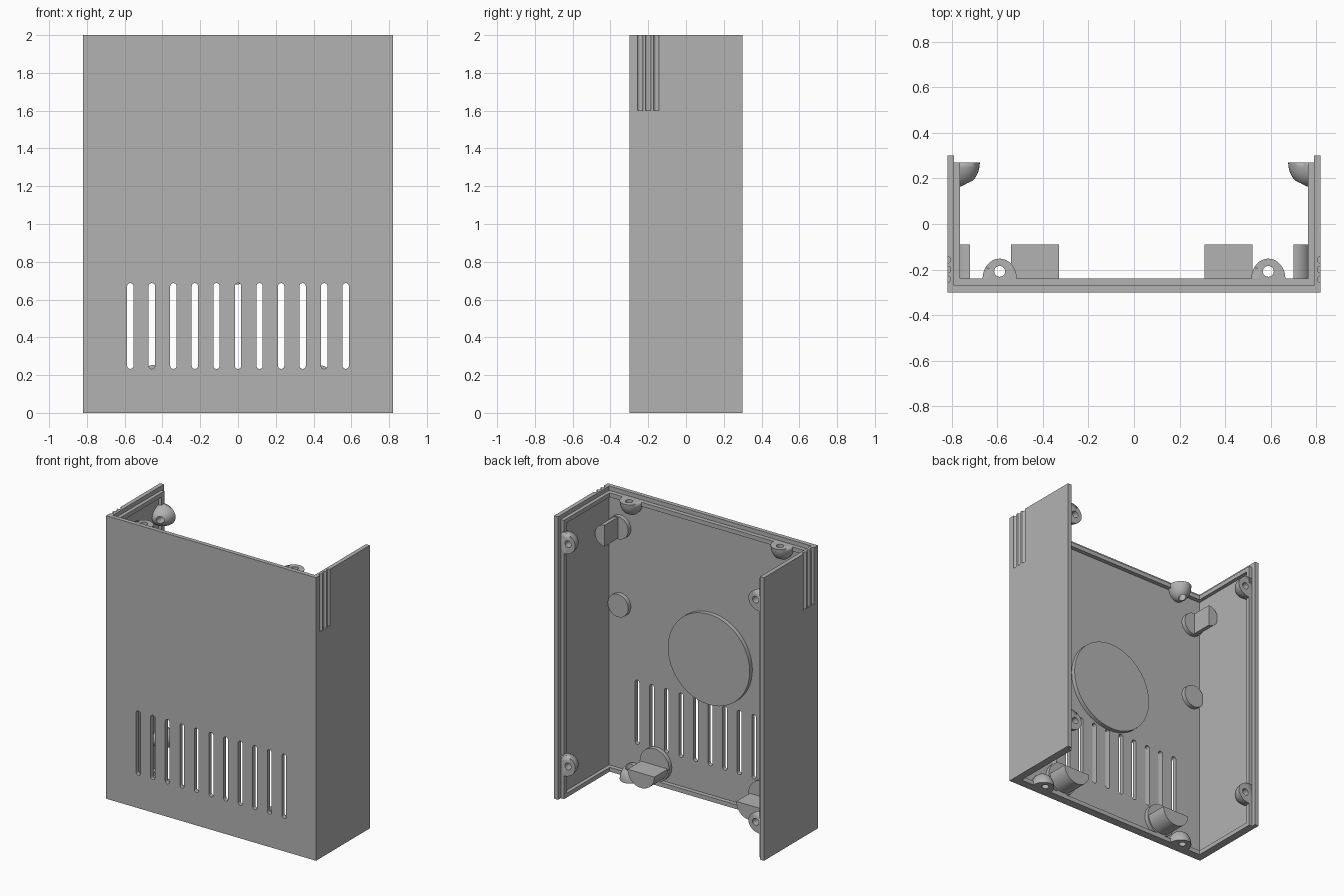
import bpy, bmesh, math
from mathutils import Matrix, Vector

if "Cube" in bpy.data.objects:
    bpy.data.objects.remove(bpy.data.objects["Cube"], do_unlink=True)

grey = bpy.data.materials.new("plain grey")
grey.use_nodes = True
grey.diffuse_color = (0.45, 0.45, 0.45, 1)
grey.node_tree.nodes["Principled BSDF"].inputs["Base Color"].default_value = grey.diffuse_color

W, D, H, T = 0.82, 0.30, 2.0, 0.03      # half width, half depth, height, wall
RIM_X, RIM_Y = W - 0.055, -D + 0.06     # inner faces of the rim
FACE_Y = -D + T                         # inner face of the front panel


def finish(name, bm, smooth=False):
    bmesh.ops.recalc_face_normals(bm, faces=bm.faces)
    mesh = bpy.data.meshes.new(name)
    bm.to_mesh(mesh)
    bm.free()
    mesh.materials.append(grey)
    obj = bpy.data.objects.new(name, mesh)
    bpy.context.collection.objects.link(obj)
    if smooth:
        bpy.ops.object.select_all(action="DESELECT")
        obj.select_set(True)
        bpy.context.view_layer.objects.active = obj
        bpy.ops.object.shade_smooth_by_angle(angle=math.radians(35))
    return obj


def prism(bm, points, z0, z1, matrix=Matrix()):
    """Extrude a flat outline along local z."""
    face = bm.faces.new([bm.verts.new((x, y, z0)) for x, y in points])
    out = bmesh.ops.extrude_face_region(bm, geom=[face])["geom"]
    new = [v for v in out if isinstance(v, bmesh.types.BMVert)]
    bmesh.ops.translate(bm, verts=new, vec=(0, 0, z1 - z0))
    bmesh.ops.transform(bm, matrix=matrix, verts=new + list(face.verts))


def arc(cx, cy, r, a0, a1, n):
    steps = [math.radians(a0 + (a1 - a0) * i / n) for i in range(n + 1)]
    return [(cx + r * math.cos(a), cy + r * math.sin(a)) for a in steps]


def circle(cx, cy, r, n=48):
    return arc(cx, cy, r, 0, 360, n)[:-1]


def u_outline(outer_x, outer_y, inner_x, inner_y, back):
    right = [(outer_x, outer_y), (outer_x, back), (inner_x, back), (inner_x, inner_y)]
    return right + [(-x, y) for x, y in reversed(right)]


def cut(obj, cutter):
    mod = obj.modifiers.new("cut", "BOOLEAN")
    mod.object, mod.operation, mod.solver = cutter, "DIFFERENCE", "EXACT"
    cutter.hide_render = True
    graph = bpy.context.evaluated_depsgraph_get()
    mesh = bpy.data.meshes.new_from_object(obj.evaluated_get(graph))
    obj.modifiers.clear()
    obj.data = mesh
    bpy.data.objects.remove(cutter, do_unlink=True)


# local x, y, z -> world x, z, -y, for outlines drawn on the front panel
ON_FRONT = Matrix.Rotation(math.radians(90), 4, "X")

# U shaped shell with vent slots and grip grooves
bm = bmesh.new()
prism(bm, u_outline(W, -D, W - T, FACE_Y, D), 0, H)
shell = finish("shell", bm)

bm = bmesh.new()
for i in range(-5, 6):
    x, r = i * 0.114, 0.017
    slot = arc(x, 0.67, r, 0, 180, 10) + arc(x, 0.25, r, 180, 360, 10)
    prism(bm, slot, 0.2, 0.4, ON_FRONT)
for side in (-1, 1):
    for y in (-0.243, -0.2, -0.157):
        prism(bm, circle(side * W, y, 0.015, 16), 1.6, H + 0.1)
cut(shell, finish("shell_cutter", bm))

# Inner rim along the top, bottom and both back edges
for name, z0, z1 in (("top_rim", H - 0.06, H - T), ("bottom_rim", 0, T)):
    bm = bmesh.new()
    prism(bm, u_outline(W - T, FACE_Y, RIM_X, RIM_Y, D - T), z0, z1)
    finish(name, bm)
for side, name in ((-1, "right_back_rim"), (1, "left_back_rim")):
    bm = bmesh.new()
    xs = sorted((side * RIM_X, side * (W - T)))
    outline = [(xs[0], D - 0.06), (xs[1], D - 0.06), (xs[1], D - T), (xs[0], D - T)]
    prism(bm, outline, 0, H - T)
    finish(name, bm)


def screw_ear(name, origin, outward, flat):
    """Quarter dome: outward leaves the wall, flat is the normal of its drilled face."""
    bm = bmesh.new()
    bmesh.ops.create_uvsphere(bm, u_segments=32, v_segments=16, radius=1)
    bmesh.ops.scale(bm, vec=(0.088, 0.075, 0.105), verts=bm.verts)
    for co, no in (((0, 0, 0), (0, 0, 1)), ((-0.028, 0, 0), (-1, 0, 0))):
        geom = list(bm.verts) + list(bm.edges) + list(bm.faces)
        bmesh.ops.bisect_plane(bm, geom=geom, plane_co=co, plane_no=no, clear_outer=True)
        bmesh.ops.holes_fill(bm, edges=[e for e in bm.edges if e.is_boundary])
    x, z = Vector(outward), Vector(flat)
    frame = Matrix((x, z.cross(x), z)).transposed().to_4x4()
    frame.translation = origin
    bmesh.ops.transform(bm, matrix=frame, verts=bm.verts)
    ear = finish(name, bm, smooth=True)
    drill = bmesh.new()
    prism(drill, circle(0.032, 0, 0.024, 20), -0.2, 0.05, frame)
    cut(ear, finish("ear_drill", drill))


for side, label in ((-1, "right"), (1, "left")):
    x = side * 0.59
    screw_ear(label + "_top_ear", (x, RIM_Y, H - T), (0, 1, 0), (0, 0, 1))
    screw_ear(label + "_bottom_ear", (x, RIM_Y, 0), (0, 1, 0), (0, 0, -1))
    for z, level in ((1.81, "upper"), (0.24, "lower")):
        screw_ear(f"{label}_{level}_back_ear", (side * RIM_X, D - T, z), (-side, 0, 0), (0, 1, 0))


def pad(name, x, z, r):
    bm = bmesh.new()
    prism(bm, circle(x, z, r), -RIM_Y, -FACE_Y + 0.005, ON_FRONT)
    finish(name, bm, smooth=True)


def half_post(name, x, z, r, start):
    bm = bmesh.new()
    prism(bm, arc(x, z, r, start, start + 180, 24), 0.09, -FACE_Y + 0.005, ON_FRONT)
    finish(name, bm, smooth=True)


# Round pads and half round posts on the inside of the front panel
pad("centre_pad", -0.01, 1.0, 0.32)
for label, lower_x, side_x, start in (("right", -0.435, -0.72, 90), ("left", 0.415, 0.7, -90)):
    pad(label + "_lower_pad", lower_x, 0.14, 0.115)
    half_post(label + "_lower_post", lower_x, 0.14, 0.105, 180)
    pad(label + "_middle_pad", side_x, 1.19, 0.08)
    pad(label + "_upper_pad", side_x, 1.74, 0.08)
    half_post(label + "_upper_post", side_x, 1.74, 0.075, start)
